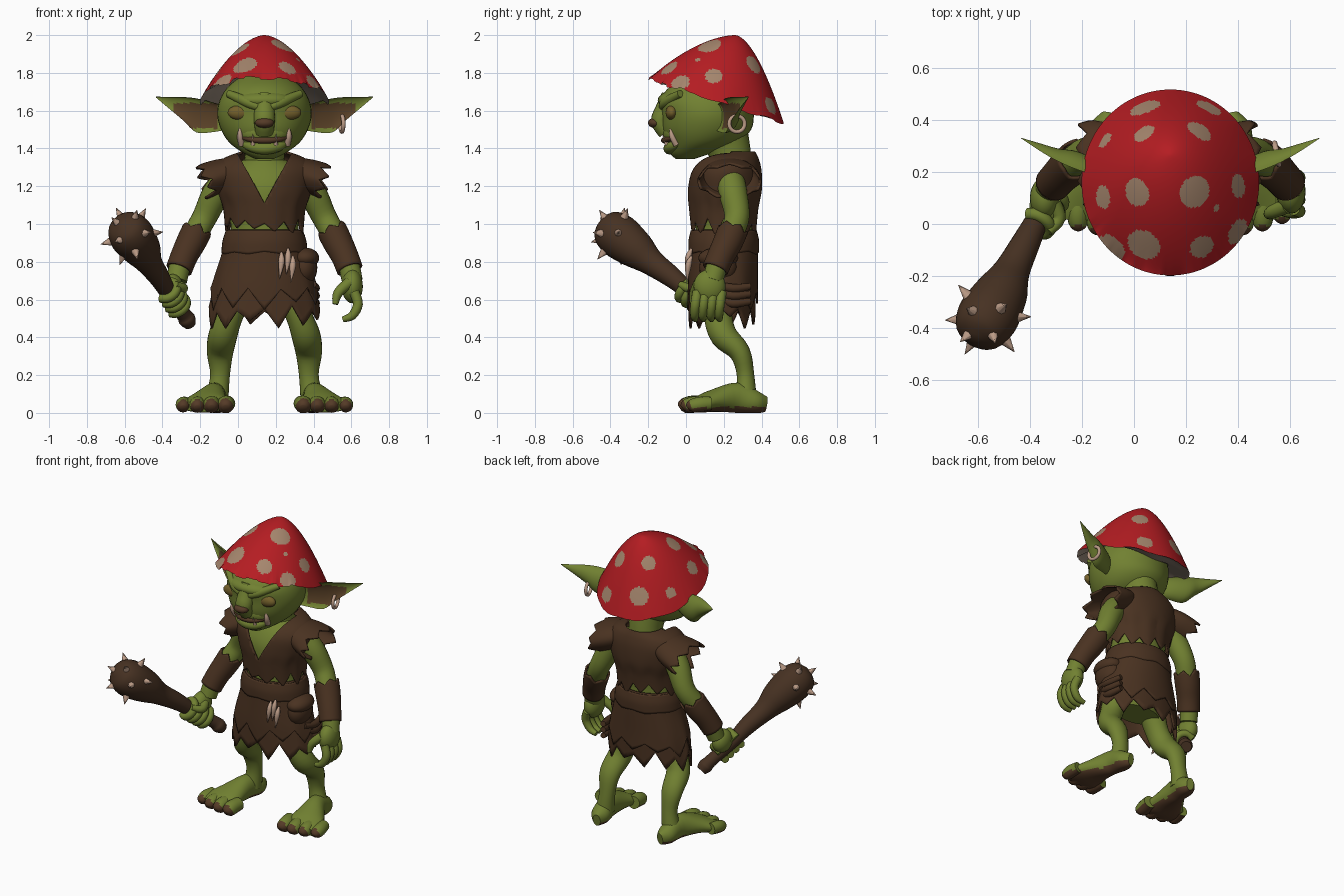
import bpy, bmesh, math, random
from mathutils import Vector, Matrix

random.seed(4)
CX = 0.14                     # body axis; every part is built around it
X, Y, Z = Vector((1, 0, 0)), Vector((0, 1, 0)), Vector((0, 0, 1))
DOWN = -Z
if "Cube" in bpy.data.objects:
    bpy.data.objects.remove(bpy.data.objects["Cube"])


def material(name, r, g, b):
    m = bpy.data.materials.new(name)
    m.use_nodes = True
    m.diffuse_color = (r, g, b, 1)
    m.node_tree.nodes["Principled BSDF"].inputs["Base Color"].default_value = (r, g, b, 1)
    m.node_tree.nodes["Principled BSDF"].inputs["Roughness"].default_value = 0.8
    return m


SKIN = material("green skin", .165, .218, .031)
LEATHER = material("brown leather", .068, .032, .015)
WOOD = material("dark wood", .062, .031, .016)
RED = material("cap red", .46, .012, .016)
SPOT = material("cap spot", .38, .24, .155)
GILL = material("cap underside", .38, .3, .235)
BONE = material("bone", .5, .33, .24)
SOLE = material("brown sole", .09, .043, .02)
EYE = material("amber eye", .17, .115, .024)
INNER = material("inner ear", .1, .052, .02)


def finish(name, bm, mats, paint=None, thick=0):
    bmesh.ops.recalc_face_normals(bm, faces=bm.faces)
    bm.normal_update()
    for f in bm.faces:
        f.smooth = True
        if paint and paint(f.calc_center_median(), f.normal):
            f.material_index = 1
    me = bpy.data.meshes.new(name)
    bm.to_mesh(me)
    bm.free()
    for m in mats:
        me.materials.append(m)
    me.set_sharp_from_angle(angle=math.radians(45))
    ob = bpy.data.objects.new(name, me)
    ob.location.x = CX
    bpy.context.collection.objects.link(ob)
    if thick:
        ob.modifiers.new("thickness", 'SOLIDIFY').thickness = thick
    return ob


def smooth_path(pts, steps):
    """Catmull-Rom through points with radii."""
    pts = [Vector(p if len(p) == 5 else (*p, p[3])) for p in pts]
    p = [pts[0]] + pts + [pts[-1]]
    out = []
    for i in range(1, len(p) - 2):
        a, b, c, d = p[i - 1:i + 3]
        for k in range(steps):
            t = k / steps
            out.append(.5 * (2 * b + (c - a) * t + (2 * a - 5 * b + 4 * c - d) * t * t
                             + (3 * b - a - 3 * c + d) * t ** 3))
    return out + [pts[-1]]


def loft(name, stations, mats, n=20, axis=None, ref=None, jag=0, thick=0, side=1,
         section=lambda c, s: (c, s), vneck=None, paint=None, steps=4, ground=False):
    """Tube through (x, y, z, width[, depth]); jag tears the last edge and leaves it open."""
    path = smooth_path([(side * s[0], *s[1:]) for s in stations], steps)
    pos = [Vector(p[:3]) for p in path]
    if ref is None:
        ref = Z if abs((pos[-1] - pos[0]).normalized().y) > .85 else Y
    tooth = [random.uniform(.2, 1) if k % 2 else random.uniform(-.6, 0) for k in range(n)]
    tear = [tooth[i // 3] * (1 - i % 3 / 3) + tooth[(i // 3 + 1) % (n // 3)] * (i % 3 / 3) for i in range(n)]
    bm, rings = bmesh.new(), []
    for i, p in enumerate(path):
        T = axis or (pos[min(i + 1, len(pos) - 1)] - pos[max(i - 1, 0)]).normalized()
        V = (ref - T * ref.dot(T)).normalized()
        U = V.cross(T)
        ring = []
        for k in range(n):
            a = math.tau * k / n
            u, v = section(math.cos(a), math.sin(a))
            co = pos[i] + U * u * max(p[3], .001) + V * v * max(p[4], .001)
            co += T * jag * tear[k] * (i / (len(path) - 1)) ** 3
            if ground:
                co.z = max(co.z, 0)
            ring.append(bm.verts.new(co))
        rings.append(ring)
    for r0, r1 in zip(rings, rings[1:]):
        for k in range(n):
            bm.faces.new((r0[k - 1], r0[k], r1[k], r1[k - 1]))
    if not jag:
        bm.faces.new(rings[0])
        bm.faces.new(rings[-1])
    if vneck:
        low, slope = vneck
        for s in (1, -1):
            bmesh.ops.bisect_plane(bm, geom=bm.verts[:] + bm.edges[:] + bm.faces[:], dist=1e-5,
                                   plane_co=(0, 0, low), plane_no=(s * slope, 0, -1))
        mids = [(f, f.calc_center_median()) for f in bm.faces]
        bad = [f for f, c in mids if c.y < .24 and c.z > low + slope * abs(c.x)]
        bmesh.ops.delete(bm, geom=bad, context='FACES')
    return finish(name, bm, mats, paint, thick)


def blob(name, loc, size, mats):
    bm = bmesh.new()
    bmesh.ops.create_uvsphere(bm, u_segments=24, v_segments=14, radius=1,
                              matrix=Matrix.Translation(loc) @ Matrix.Diagonal((*size, 1)))
    return finish(name, bm, mats)


# Mushroom cap: tilted dome, ragged rim, flat underside
def mushroom_cap():
    n, m = 216, 60
    bm, rows = bmesh.new(), []
    profile = [(i / m, 0) for i in range(1, m + 1)] + [(r, 1) for r in (.97, .8, .6, .3)]
    rag = [random.uniform(-.014, .014) for _ in range(n // 4)]
    for r, under in profile:
        row = []
        for k in range(n):
            a = math.tau * k / n
            rim = 1.65 - .12 * math.sin(a) + .006 * math.sin(9 * a) * r ** 8
            rim += rag[k // 4] * max(.2, -math.sin(a)) * r ** 16
            z = rim + .005 + .1 * (1 - r) if under else 2 + (rim - 2) * r ** 1.72
            row.append(bm.verts.new((.342 * r * math.cos(a), .26 + r * (-.1 + .358 * math.sin(a)), z)))
        rows.append(row)
    outer = [bm.faces.new(rows[0])]
    for j, (r0, r1) in enumerate(zip(rows, rows[1:])):
        for k in range(n):
            f = bm.faces.new((r0[k - 1], r0[k], r1[k], r1[k - 1]))
            if j >= m - 1:
                f.material_index = 2
            else:
                outer.append(f)
    centres = [f.calc_center_median() for f in outer]
    for x, y, r in ((-.1, .45, .06), (-.1, .35, .045), (.11, .36, .052), (.15, .45, .05),
                    (-.26, .1, .045), (-.13, .12, .055), (.095, .125, .064), (.26, .145, .046),
                    (.18, .06, .014), (-.1, -.08, .066), (.125, -.09, .05), (.26, -.03, .052),
                    (-.225, -.095, .06), (-.25, .325, .035)):
        c = min(centres, key=lambda p: (p.x - x) ** 2 + (p.y - y) ** 2)
        for f, p in zip(outer, centres):
            if (p - c).length < r:
                f.material_index = 1
    finish("mushroom_cap", bm, [RED, SPOT, GILL])


mushroom_cap()

# Head, neck and face
loft("head", [(0, -.005, 1.345, .05, .05), (0, .025, 1.375, .11, .11), (0, .085, 1.43, .185, .185),
              (0, .11, 1.5, .23, .235), (0, .115, 1.58, .25, .245), (0, .115, 1.66, .235, .25),
              (0, .13, 1.73, .19, .21), (0, .16, 1.79, .11, .12)], [SKIN], n=40, axis=Z)
loft("neck", [(0, .23, 1.24, .13, .12), (0, .235, 1.36, .105, .11), (0, .2, 1.48, .12, .13)], [SKIN], n=24)
blob("muzzle", (0, -.05, 1.48), (.13, .075, .075), [SKIN])
blob("brow_ridge", (0, -.06, 1.655), (.15, .09, .05), [SKIN])
loft("nose_bridge", [(0, -.08, 1.68, .05), (0, -.11, 1.6, .055), (0, -.135, 1.545, .055, .05),
                     (0, -.1, 1.49, .05)], [SKIN])
blob("nose_tip", (0, -.165, 1.535), (.05, .036, .027), [SOLE])
loft("mouth", [(-.14, -.045, 1.465, .008), (-.07, -.1, 1.448, .015), (0, -.115, 1.443, .017),
               (.07, -.1, 1.448, .015), (.14, -.045, 1.465, .008)], [SOLE], n=10)
loft("lower_lip", [(-.12, -.035, 1.43, .014), (-.07, -.075, 1.41, .028), (0, -.088, 1.4, .032),
                   (.07, -.075, 1.41, .028), (.12, -.035, 1.43, .014)], [SKIN], n=12)
for s, tag in ((1, "left"), (-1, "right")):
    loft(tag + "_brow", [(.02, -.125, 1.615, .02), (.09, -.105, 1.645, .028), (.19, -.03, 1.69, .02)],
         [SKIN], side=s)
    blob(tag + "_eye", (s * .125, -.075, 1.59), (.07, .033, .04), [EYE])
    loft(tag + "_tusk", [(.12, -.05, 1.42, .018), (.13, -.075, 1.47, .015), (.125, -.08, 1.525, .001)],
         [BONE], n=10, side=s)
    loft(tag + "_fang", [(.06, -.1, 1.42, .012), (.062, -.125, 1.475, .001)], [BONE], n=8, side=s)
    # Cupped pointed ear with a darker hollow
    loft(tag + "_ear", [(.2, .15, 1.56, .06, .04), (.27, .18, 1.565, .078, .06), (.36, .21, 1.575, .09, .07),
                        (.43, .24, 1.61, .062, .05), (.5, .28, 1.64, .033, .03), (.575, .33, 1.672, .002)],
         [SKIN, INNER], n=32, axis=X * s, side=s, section=lambda c, v: (c, v if v > 0 else -.5 * v),
         paint=lambda c, nrm: nrm.y < -.3 and .25 < abs(c.x) < .49 and 1.505 < c.z < 1.64)
bpy.ops.mesh.primitive_torus_add(major_radius=.042, minor_radius=.011, major_segments=28, minor_segments=8,
                                 location=(CX + .41, .27, 1.53), rotation=(0, math.pi / 2, .2))
ring = bpy.context.object
ring.name = "earring"
ring.data.materials.append(BONE)
ring.data.shade_smooth()

# Torso and ragged clothes
loft("torso", [(0, .19, .56, .16, .1), (0, .2, .7, .19, .13), (0, .2, .9, .185, .15), (0, .2, 1, .18, .15),
               (0, .2, 1.1, .2, .16), (0, .21, 1.2, .23, .165), (0, .22, 1.28, .2, .14),
               (0, .23, 1.34, .11, .1)], [SKIN], n=32, axis=Z)
loft("vest", [(0, .25, 1.385, .12, .115), (0, .225, 1.345, .22, .16), (0, .21, 1.28, .265, .19),
              (0, .205, 1.18, .25, .197), (0, .2, 1.09, .22, .185), (0, .2, 1, .21, .175)], [LEATHER],
     n=72, axis=DOWN, jag=.065, thick=.014, steps=6, vneck=(1.11, 1.85))
loft("skirt", [(0, .2, .97, .195, .165), (0, .2, .85, .212, .17), (0, .195, .7, .26, .175),
               (0, .19, .53, .295, .178)], [LEATHER], n=72, axis=DOWN, jag=.09, thick=.012)
loft("skirt_overlay", [(0, .2, .95, .205, .175), (0, .2, .85, .224, .18), (0, .195, .7, .268, .185),
                       (0, .195, .62, .285, .187)], [LEATHER], n=60, axis=DOWN, jag=.08, thick=.01)
loft("belt", [(0, .2, .965, .205, .175), (0, .2, .91, .222, .187), (0, .2, .85, .228, .186)],
     [LEATHER], n=48, axis=DOWN, jag=.012, thick=.014)

# Belt pouch, hanging teeth and tools
blob("pouch", (.21, .17, .77), (.07, .1, .095), [LEATHER])
blob("pouch_flap", (.215, .17, .82), (.075, .105, .055), [LEATHER])
for i, (x, z) in enumerate(((.09, .8), (.125, .82), (.15, .78))):
    loft(f"hanging_tooth_{i}", [(x, .03, z + .05, .006), (x, .012, z, .017), (x - .01, .005, z - .09, .001)],
         [BONE], n=8)
for i in range(3):
    loft(f"tool_roll_{i}", [(.255, .15 + .02 * i, .68 - .04 * i, .02), (.27, .25, .66 - .04 * i, .024),
                            (.25, .34, .67 - .04 * i, .018)], [LEATHER], n=10)

# Arms, legs and feet
for s, tag in ((1, "left"), (-1, "right")):
    loft(tag + "_arm", [(.18, .23, 1.25, .075), (.255, .25, 1.16, .075), (.315, .27, 1.04, .066),
                        (.365, .24, .95, .064), (.435, .18, .82, .058), (.465, .14, .7, .055)],
         [SKIN], n=24, side=s)
    loft(tag + "_sleeve", [(.13, .22, 1.29, .07, .12), (.23, .23, 1.255, .09, .155), (.3, .23, 1.23, .095, .17)],
         [LEATHER], n=48, jag=.05, thick=.012, side=s)
    loft(tag + "_bracer", [(.452, .155, .76, .07), (.425, .185, .83, .072), (.39, .22, .9, .078),
                           (.36, .245, .96, .08)], [LEATHER], n=36, jag=.03, thick=.012, side=s)
    loft(tag + "_leg", [(.14, .17, .64, .085), (.185, .17, .51, .07, .075), (.22, .2, .41, .076, .072),
                        (.235, .285, .32, .07, .056), (.235, .315, .2, .052, .046), (.25, .315, .08, .06)],
         [SKIN], n=24, side=s)
    loft(tag + "_foot", [(.24, .425, .045, .025, .04), (.25, .37, .055, .06), (.265, .27, .08, .062, .08),
                         (.295, .15, .065, .1, .06), (.315, .07, .045, .135, .045), (.318, .02, .035, .13, .03)],
         [SKIN, SOLE], n=32, side=s, ground=True, paint=lambda c, nrm: c.z < .03)
    for i in range(4):
        x, y, r = .205 + .075 * i, .007 * i * (i - 1), .046 - .002 * i
        loft(f"{tag}_toe_{i}", [(x - .01, y + .09, .05, r * .9), (x, y + .03, .045, r), (x, y - .015, .035, r * .85),
                                (x, y - .033, .025, r * .4)], [SKIN, SOLE], n=16, side=s, ground=True,
             paint=lambda c, nrm, y=y: c.z < .028 or c.y < y - .02)

# Open left hand
blob("left_palm", (.465, .125, .67), (.056, .085, .09), [SKIN])
for i in range(4):
    y = .06 + .043 * i
    loft(f"left_finger_{i}", [(.475, y, .64, .027), (.495, y - .01, .575, .026), (.465, y - .015, .515, .023),
                              (.415, y - .01, .495, .015)], [SKIN], n=12)
loft("left_thumb", [(.45, .07, .69, .03), (.39, .045, .635, .026), (.375, .035, .575, .015)], [SKIN], n=12)

# Spiked club
loft("club", [(-.395, .2, .47, .034), (-.41, .175, .495, .046), (-.43, .15, .525, .04), (-.5, .04, .62, .042),
              (-.555, -.07, .715, .055), (-.61, -.18, .795, .07), (-.65, -.265, .865, .102),
              (-.705, -.36, .94, .118), (-.745, -.42, .99, .09), (-.76, -.445, 1.01, .02)], [WOOD], n=24)
grip, head = Vector((-.49, .05, .61)), Vector((-.705, -.36, .94))
along = (head - grip).normalized()
u = along.cross(Z).normalized()
v = u.cross(along)
for i in range(11):
    h = 1 - (i + .3) / 7
    a = i * 2.4
    d = along * h + (u * math.cos(a) + v * math.sin(a)) * math.sqrt(1 - h * h)
    loft(f"club_spike_{i}", [(*(head + d * .09), .032), (*(head + d * .17), .001)], [BONE], n=8, steps=1)

# Right hand wrapped around the handle
blob("right_palm", (-.485, .1, .66), (.056, .08, .075), [SKIN])
for i in range(4):
    mid = grip + along * (.045 * (i - 1.5))
    arc = [mid + (u * math.cos(a) + v * math.sin(a)) * .056 for a in (.6 + .75 * k for k in range(7))]
    loft(f"right_finger_{i}", [(*q, .024) for q in arc], [SKIN], n=12, ref=along)
loft("right_thumb", [(-.45, .08, .67, .03), (-.43, .02, .66, .026), (-.47, -.03, .68, .018)], [SKIN], n=12)
